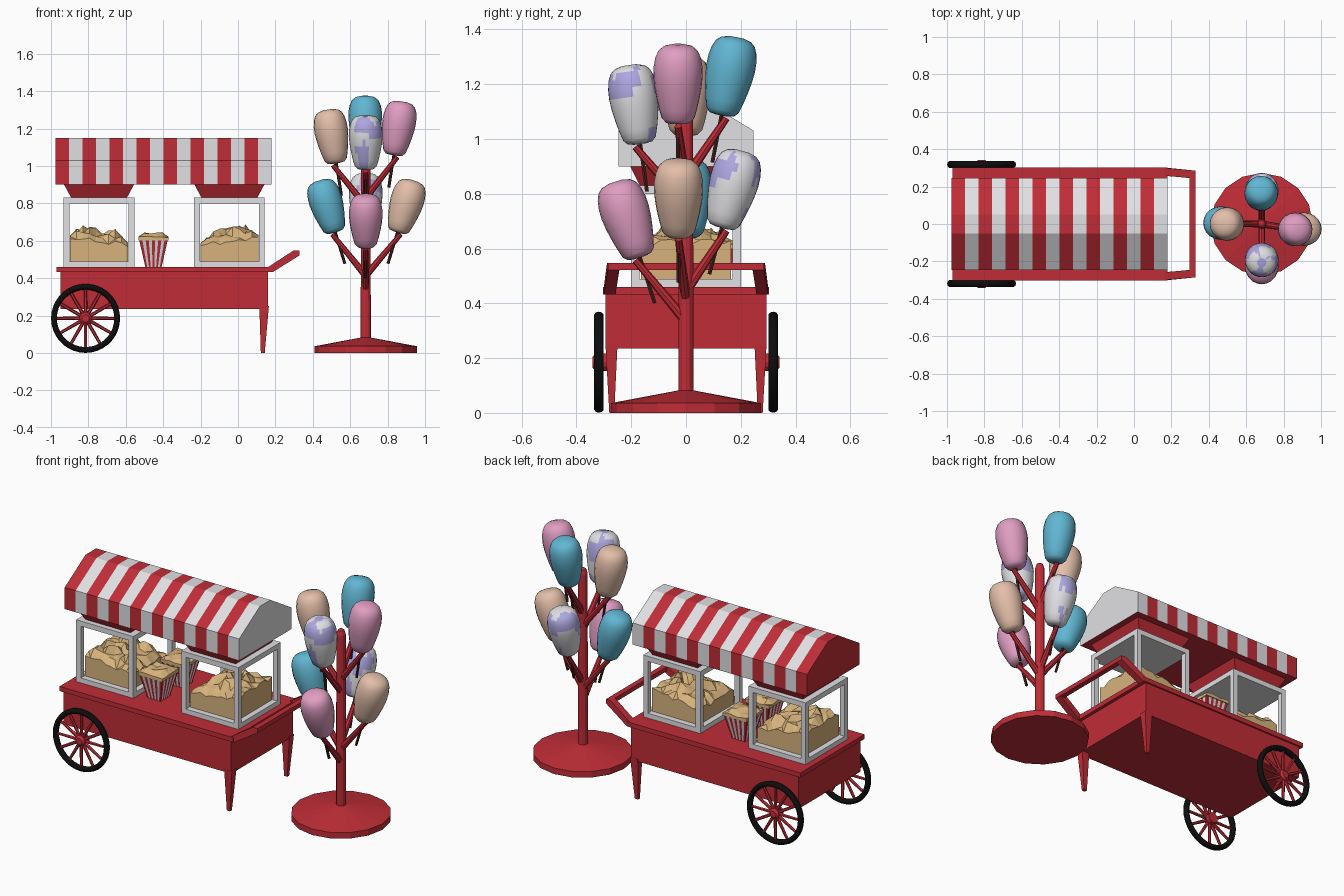
import bpy, bmesh, math, random
from mathutils import Vector

if "Cube" in bpy.data.objects:
    bpy.data.objects.remove(bpy.data.objects["Cube"])

random.seed(4)


def material(name, rgb):
    m = bpy.data.materials.new(name)
    m.diffuse_color = (*rgb, 1)
    m.use_nodes = True
    m.node_tree.nodes["Principled BSDF"].inputs["Base Color"].default_value = m.diffuse_color
    return m


RED = material("cart red", (0.53, 0.026, 0.038))
WHITE = material("off white", (0.75, 0.75, 0.77))
CORN = material("popcorn tan", (0.68, 0.45, 0.2))
PINK = material("candy pink", (0.75, 0.34, 0.54))
BLUE = material("candy blue", (0.12, 0.47, 0.65))
PEACH = material("candy peach", (0.77, 0.52, 0.40))
LAVENDER = material("candy lavender", (0.42, 0.39, 0.75))
BLACK = material("tyre black", (0.004, 0.004, 0.004))
STICK = material("stick brown", (0.07, 0.016, 0.014))


def finish(name, bm, mats, rule=None, smooth=False):
    bmesh.ops.recalc_face_normals(bm, faces=bm.faces)
    for f in bm.faces:
        f.smooth = smooth
        if rule:
            f.material_index = rule(f)
    me = bpy.data.meshes.new(name)
    bm.to_mesh(me)
    bm.free()
    for m in mats:
        me.materials.append(m)
    ob = bpy.data.objects.new(name, me)
    bpy.context.collection.objects.link(ob)
    return ob


def loft(name, rings, mats, rule=None, smooth=False):
    """Skin a list of equal closed rings and cap both ends."""
    bm = bmesh.new()
    vs = [[bm.verts.new(p) for p in r] for r in rings]
    n = len(rings[0])
    for a, b in zip(vs, vs[1:]):
        for i in range(n):
            j = (i + 1) % n
            bm.faces.new((a[i], a[j], b[j], b[i]))
    bm.faces.new(vs[0])
    bm.faces.new(vs[-1])
    return finish(name, bm, mats, rule, smooth)


def rect(x0, x1, y0, y1, z):
    return [(x0, y0, z), (x1, y0, z), (x1, y1, z), (x0, y1, z)]


def box(name, x0, x1, y0, y1, z0, z1, mat):
    return loft(name, [rect(x0, x1, y0, y1, z0), rect(x0, x1, y0, y1, z1)], [mat])


def lathe(name, origin, axis, profile, n, mats, rule=None, smooth=False):
    """Revolve (radius, height) pairs about an axis through origin."""
    o, q = Vector(origin), Vector((0, 0, 1)).rotation_difference(Vector(axis))
    rings = [[o + q @ Vector((r * math.cos(2 * math.pi * k / n), r * math.sin(2 * math.pi * k / n), h))
              for k in range(n)] for r, h in profile]
    return loft(name, rings, mats, rule, smooth)


def rod(name, a, b, r0, r1, n, mat):
    d = Vector(b) - Vector(a)
    return lathe(name, a, d, [(r0, 0), (r1, d.length)], n, [mat])


def mound(name, cx, cy, hx, hy, z0, edge, peak, n, slope=0):
    """Block of popcorn with a lumpy top."""
    bm = bmesh.new()
    bmesh.ops.create_grid(bm, x_segments=n, y_segments=n, size=1)
    rim = [e for e in bm.edges if e.is_boundary]
    for v in bm.verts:
        u, w = v.co.x, v.co.y
        inner = min(1, 2.5 * (1 - max(abs(u), abs(w))))
        z = edge + (peak - edge) * (inner * random.uniform(0.35, 1) + 0.3 * random.random() * (1 - inner) + slope * u)
        v.co = (cx + hx * u, cy + hy * w, z)
    bmesh.ops.triangulate(bm, faces=bm.faces)
    ext = bmesh.ops.extrude_edge_only(bm, edges=rim)["geom"]
    for v in ext:
        if isinstance(v, bmesh.types.BMVert):
            v.co.z = z0
    bmesh.ops.holes_fill(bm, edges=[e for e in bm.edges if e.is_boundary])
    return finish(name, bm, [CORN])


# Cart body and table top
box("cart_body", -0.95, 0.16, -0.293, 0.293, 0.235, 0.435, RED)
box("table_top", -0.97, 0.18, -0.303, 0.303, 0.432, 0.46, RED)

# Legs, push handle and wheels, mirrored left to right
WX, WZ = -0.815, 0.185
arm = [(0.14, 0.432), (0.185, 0.432), (0.33, 0.522), (0.33, 0.548), (0.297, 0.548), (0.16, 0.459)]
for s in (-1, 1):
    loft("front_leg", [rect(0.122, 0.143, s * 0.262, s * 0.28, 0),
                       rect(0.114, 0.165, s * 0.25, s * 0.294, 0.25)], [RED])
    loft("handle_arm", [[(x, s * (y - 0.1 * max(0, x - 0.18)), z) for x, z in arm] for y in (0.258, 0.3)], [RED])
    bpy.ops.mesh.primitive_torus_add(location=(WX, s * 0.318, WZ), rotation=(math.pi / 2, 0, 0),
                                     major_radius=0.169, minor_radius=0.0155,
                                     major_segments=36, minor_segments=10)
    rim = bpy.context.object
    rim.name = "wheel_rim"
    rim.scale.z = 1.2
    rim.data.materials.append(BLACK)
    bpy.ops.object.shade_smooth()
    lathe("wheel_hub", (WX, s * 0.285, WZ), (0, s, 0), [(0.032, 0), (0.032, 0.045), (0.02, 0.056)], 12, [RED])
    for k in range(12):
        a = 2 * math.pi * k / 12
        c, d = math.cos(a), math.sin(a)
        rod("wheel_spoke", (WX + 0.02 * c, s * 0.318, WZ + 0.02 * d),
            (WX + 0.165 * c, s * 0.318, WZ + 0.165 * d), 0.01, 0.008, 6, RED)
box("handle_bar", 0.298, 0.33, -0.285, 0.285, 0.522, 0.548, RED)

# Striped roof: one stepped profile lofted through sixteen stripes
half = [(0.247, 0.90), (0.247, 1.03), (0.05, 1.15)]
prof = half + [(-y, z) for y, z in reversed(half)]
STRIPE = 1.155 / 16


def roof_rule(f):
    if f.normal.z < -0.9:
        return 0
    return min(15, int((f.calc_center_median().x + 0.975) / STRIPE + 1e-4)) % 2


loft("striped_roof", [[(-0.975 + STRIPE * i, y, z) for y, z in prof] for i in range(17)],
     [RED, WHITE], roof_rule)

# Two display cases with popcorn and a flared support up to the roof
T = 0.031
for cx, slope in ((-0.743, -0.25), (-0.046, 0.25)):
    x0, x1, y = cx - 0.189, cx + 0.189, 0.2
    box("case_floor", x0, x1, -y, y, 0.458, 0.458 + T, WHITE)
    box("case_ceiling", x0, x1, -y, y, 0.83 - T, 0.83, WHITE)
    for px in (x0, x1 - T):
        for py in (-y, y - T):
            box("case_post", px, px + T, py, py + T, 0.47, 0.815, WHITE)
    loft("roof_support", [rect(cx - 0.148, cx + 0.148, -0.168, 0.168, 0.828),
                          rect(cx - 0.188, cx + 0.188, -0.205, 0.205, 0.902)], [RED])
    mound("case_popcorn", cx, 0, 0.155, 0.165, 0.48, 0.585, 0.675, 9, slope)

# Striped popcorn buckets
for cy in (-0.105, 0.105):
    rings = []
    for h, z in ((0.043, 0.458), (0.078, 0.612)):
        ring = []
        for k in range(4):
            c, d = [(1, 0), (0, 1), (-1, 0), (0, -1)][k]
            for i in range(9):
                t = -1 + 2 * i / 9
                ring.append((-0.452 + h * (c - d * t), cy + h * (d + c * t), z))
        rings.append(ring)
    bucket = loft("popcorn_bucket", rings, [RED, WHITE])
    for p in bucket.data.polygons:
        p.material_index = (p.index % 9) % 2 if p.index < 36 else 1
    mound("bucket_popcorn", -0.452, cy, 0.08, 0.08, 0.6, 0.614, 0.646, 5)

# Candy stand: shallow cone base and pole
CX = 0.683
lathe("stand_base", (CX, 0, 0), (0, 0, 1), [(0.273, 0), (0.273, 0.036), (0.028, 0.082)], 16, [RED])
lathe("stand_pole", (CX, 0, 0.05), (0, 0, 1), [(0.027, 0), (0.026, 1.05), (0.018, 1.075), (0.006, 1.083)], 12, [RED])

# Cotton candy: colour, direction out, centre offset and height, tilt
puff = [(0.02, -0.145), (0.045, -0.141), (0.06, -0.125), (0.07, -0.09), (0.079, -0.05), (0.086, -0.01),
        (0.09, 0.03), (0.089, 0.065), (0.083, 0.098), (0.072, 0.123), (0.055, 0.138), (0.025, 0.146)]
candies = [
    ("pink", PINK, (0, -1), (0.0, -0.213), 0.705, 18),
    ("peach", PEACH, (1, 0), (0.212, -0.027), 0.783, 17),
    ("lavender", WHITE, (0, 1), (0.0, 0.168), 0.815, 15),
    ("blue", BLUE, (-1, 0), (-0.205, 0.005), 0.783, 17),
    ("lavender", WHITE, (0, -1), (0.0, -0.187), 1.125, 8),
    ("pink", PINK, (1, 0), (0.173, -0.029), 1.2, 9),
    ("blue", BLUE, (0, 1), (-0.003, 0.157), 1.228, 11),
    ("peach", PEACH, (-1, 0), (-0.18, 0.0), 1.157, 9),
]
for name, mat, (dx, dy), (ox, oy), cz, tilt in candies:
    t = math.radians(tilt)
    axis = Vector((dx * math.sin(t), dy * math.sin(t), math.cos(t)))
    centre = Vector((CX + ox, oy, cz))

    def patches(f, c=centre):
        # lavender blotches on the pale candy
        p = f.calc_center_median() - c
        a = math.atan2(p.y, p.x)
        wave = 0.02 * math.sin(3 * a + 1) + 0.012 * math.sin(7 * a)
        return int(0.035 + wave < p.z < 0.125 + wave and math.sin(a * 2 + 0.4) < 0.75
                   or p.z < -0.05 + wave * 2 and math.sin(2 * a - 1) > 0.6)

    pale = mat is WHITE
    lathe(name + "_candy", centre, axis, puff, 32 if pale else 20,
          [WHITE, LAVENDER] if pale else [mat], patches if pale else None, True)
    rod("candy_stick", centre - axis * 0.32, centre - axis * 0.1, 0.008, 0.008, 6, STICK)
    tip = centre - axis * 0.155
    rod("stand_branch", (CX, 0, cz - 0.37), tip + Vector((dx, dy, 0)) * 0.02, 0.019, 0.013, 8, RED)
